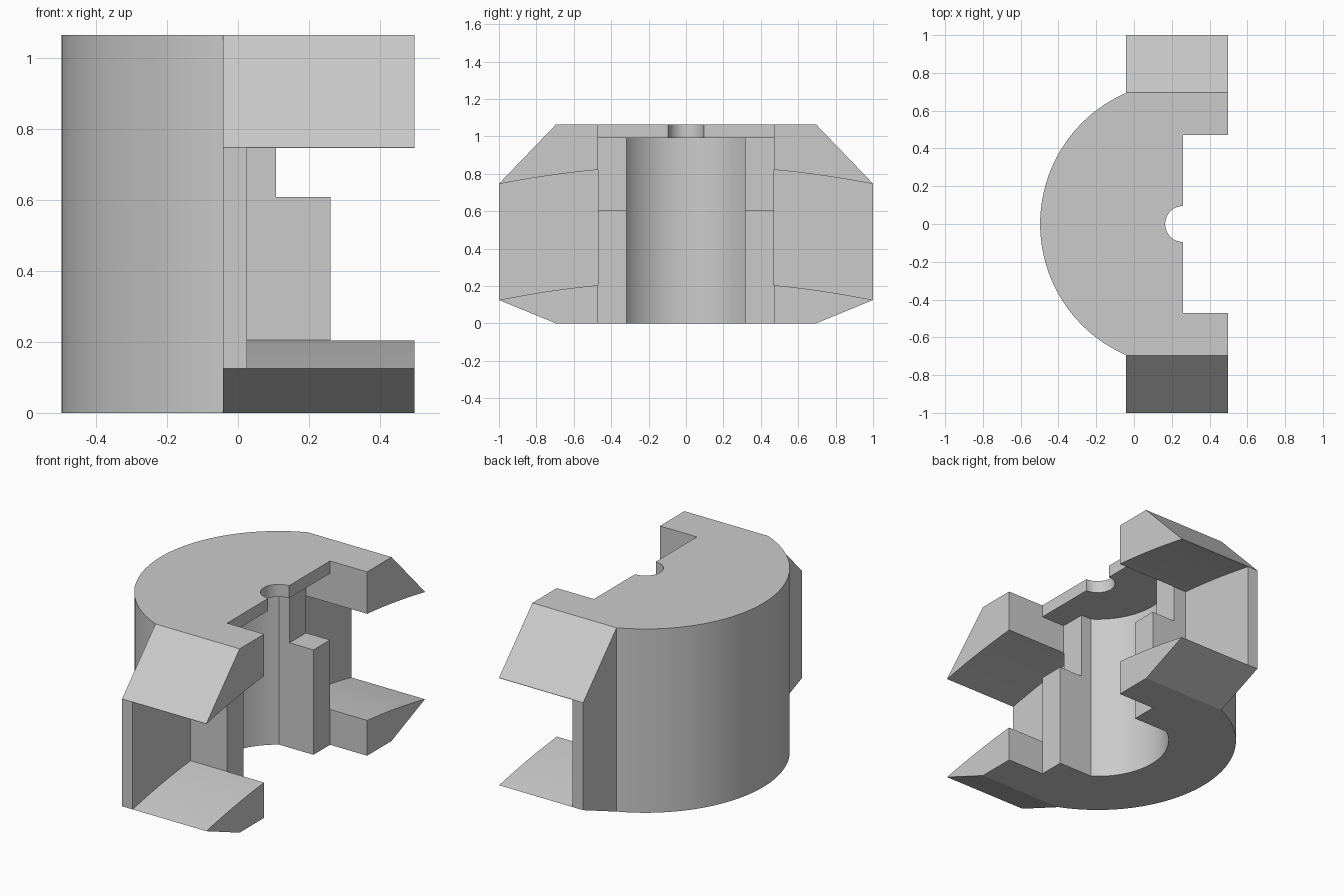
import bpy, bmesh
from math import sin, cos, pi, asin, atan2

if "Cube" in bpy.data.objects:
    bpy.data.objects.remove(bpy.data.objects["Cube"])

grey = bpy.data.materials.new("light_grey")
grey.use_nodes = True
colour = (0.6, 0.6, 0.6, 1)
grey.diffuse_color = colour
grey.node_tree.nodes["Principled BSDF"].inputs["Base Color"].default_value = colour

AXIS = 0.26                  # x of the shared vertical axis
FRONT, BACK = 0.497, -0.042  # x range of the side wings
TOP = 1.064
MOUTH = 0.471                # half width of the open front
SHOULDER = 0.695             # half width where the bevels begin


def prism(name, points, axis, low, high):
    """Extrude an outline along z (points are x, y) or x (points are y, z)."""
    place = (lambda p, t: (*p, t)) if axis == "z" else (lambda p, t: (t, *p))
    bm = bmesh.new()
    face = bm.faces.new([bm.verts.new(place(p, low)) for p in points])
    new = bmesh.ops.extrude_face_region(bm, geom=[face])["geom"]
    for v in new:
        if isinstance(v, bmesh.types.BMVert):
            v.co["xyz".index(axis)] = high
    bmesh.ops.recalc_face_normals(bm, faces=bm.faces)
    mesh = bpy.data.meshes.new(name)
    bm.to_mesh(mesh)
    bm.free()
    mesh.materials.append(grey)
    obj = bpy.data.objects.new(name, mesh)
    bpy.context.collection.objects.link(obj)
    return obj


def arc(radius, half_angle, steps):
    """Arc bulging towards -x around the axis, from +y to -y."""
    angles = [pi - half_angle + 2 * half_angle * i / steps for i in range(steps + 1)]
    return [(AXIS + radius * cos(a), radius * sin(a)) for a in angles]


def cut(cutter):
    cutter.hide_render = True
    mod = housing.modifiers.new("cut", "BOOLEAN")
    mod.operation = "DIFFERENCE"
    mod.solver = "EXACT"
    mod.object = cutter
    bpy.ops.object.modifier_apply(modifier=mod.name)
    bpy.data.objects.remove(cutter)


# Half-round housing with two straight wings
back = arc(0.757, atan2(SHOULDER, AXIS - BACK), 64)
wing = [(BACK, 1), (FRONT, 1), (FRONT, MOUTH), (AXIS, MOUTH)]
outline = back + [(x, -y) for x, y in wing] + wing[::-1]
housing = prism("housing", outline, "z", 0, TOP)
bpy.context.view_layer.objects.active = housing
housing.select_set(True)

# Bevels and curved slots of the wings
for side in (1, -1):
    upper = [(SHOULDER, TOP), (1, 0.747), (1.1, 0.747), (1.1, 1.2), (SHOULDER, 1.2)]
    lower = [(SHOULDER, 0), (1, 0.125), (1.1, 0.125), (1.1, -0.1), (SHOULDER, -0.1)]
    for outline in (upper, lower):
        cut(prism("bevel", [(side * y, z) for y, z in outline], "x", -0.3, 0.7))
    ys = [0.47 + 0.54 * i / 12 for i in range(13)]
    slot = [(y, 0.227 - 0.102 * y * y) for y in ys]
    slot += [(y, 0.843 - 0.098 * y * y) for y in ys[::-1]]
    cut(prism("slot", [(side * y, z) for y, z in slot], "x", 0.025, 0.7))

# Stepped relief under the top plate
cut(prism("relief", [(-MOUTH, 0.607), (MOUTH, 0.607), (MOUTH, 0.992), (-MOUTH, 0.992)],
          "x", 0.107, AXIS + 0.1))

# Bore with flat sides, round at the back
bore = arc(0.388, asin(0.319 / 0.388), 32) + [(0.4, -0.319), (0.4, 0.319)]
cut(prism("bore", bore, "z", -0.1, 0.992))

# Small half-round hole in the top plate
cut(prism("hole", arc(0.095, pi / 2, 24) + [(0.4, -0.095), (0.4, 0.095)], "z", 0.9, 1.2))

bpy.ops.object.shade_smooth_by_angle(angle=pi / 9)
